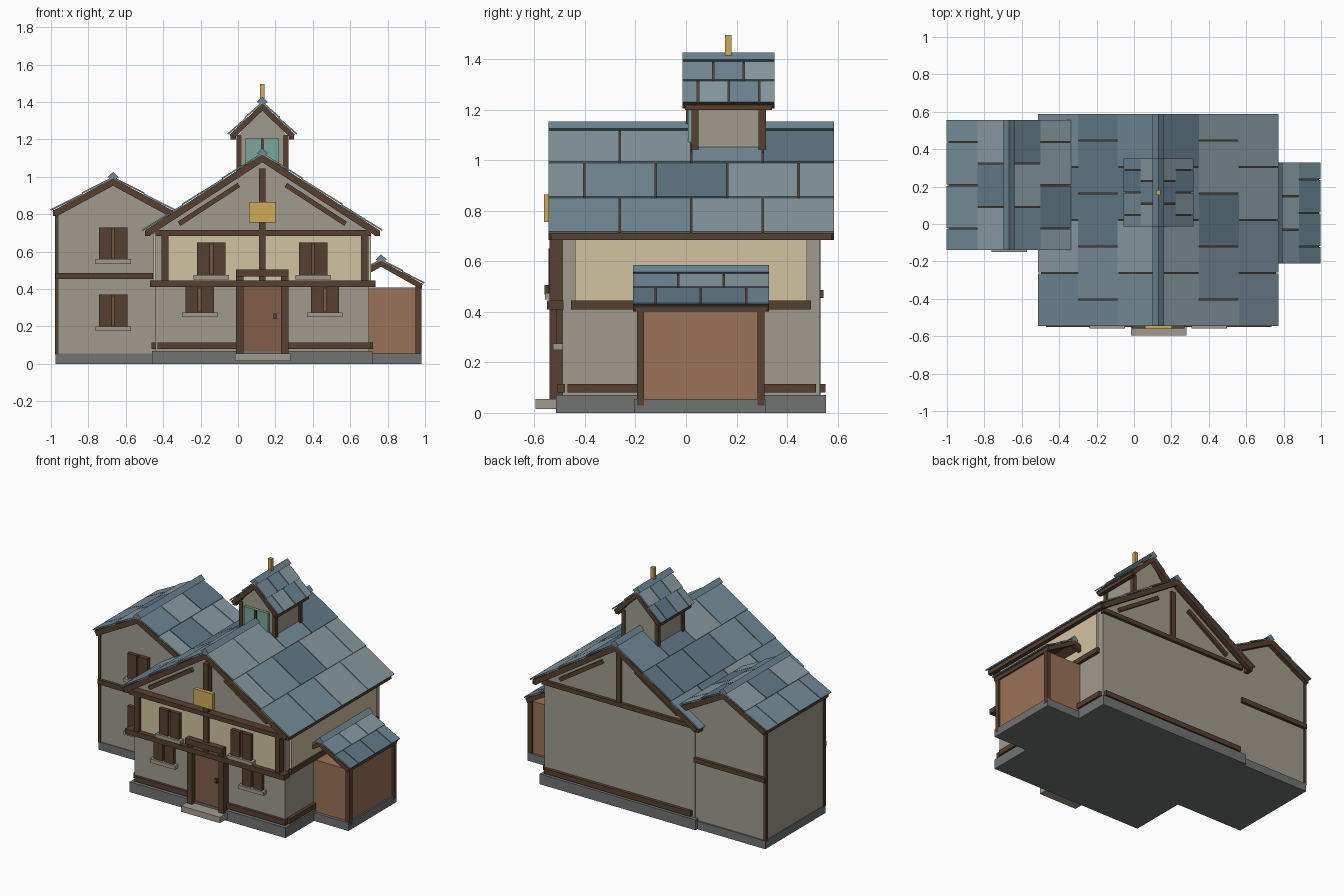
import bpy, random
from mathutils import Vector

if "Cube" in bpy.data.objects:
    bpy.data.objects.remove(bpy.data.objects["Cube"])
random.seed(4)


def mat(name, r, g, b):
    m = bpy.data.materials.new(name)
    m.diffuse_color = [(c / 255) ** 2.2 for c in (r, g, b)] + [1]
    m.use_nodes = True
    m.node_tree.nodes["Principled BSDF"].inputs["Base Color"].default_value = m.diffuse_color
    return m


WALL = mat("plaster", 160, 154, 140)
CREAM = mat("cream_plaster", 208, 194, 160)
STONE = mat("stone", 112, 114, 114)
SILL = mat("sill_stone", 160, 154, 140)
WOOD = mat("dark_timber", 88, 66, 52)
DOOR = mat("door_wood", 128, 94, 74)
PLANK = mat("shed_wood", 152, 114, 88)
GOLD = mat("gold", 205, 168, 90)
GLASS = mat("glass", 125, 165, 155)
IRON = mat("iron", 70, 70, 72)
SLATES = [mat("slate_%d" % i, *c) for i, c in enumerate(
    [(96, 120, 134), (116, 138, 150), (134, 152, 160), (108, 132, 146)])]


def part(name, mats, prisms):
    """One object from xz outlines extruded along y: (points, y0, y1[, slot])."""
    verts, faces, slots = [], [], []
    for pts, y0, y1, *slot in prisms:
        area = sum(a[0] * b[1] - b[0] * a[1] for a, b in zip(pts, pts[1:] + pts[:1]))
        if area < 0:
            pts = pts[::-1]
        n, k = len(pts), len(verts)
        verts += [(x, y0, z) for x, z in pts] + [(x, y1, z) for x, z in pts]
        new = [list(range(k, k + n)), list(range(k + 2 * n - 1, k + n - 1, -1))]
        for i in range(n):
            j = (i + 1) % n
            new.append([k + j, k + i, k + n + i, k + n + j])
        faces += new
        slots += [slot[0] if slot else 0] * len(new)
    me = bpy.data.meshes.new(name)
    me.from_pydata(verts, [], faces)
    for m in mats:
        me.materials.append(m)
    me.polygons.foreach_set("material_index", slots)
    ob = bpy.data.objects.new(name, me)
    bpy.context.collection.objects.link(ob)


def bx(x0, x1, y0, y1, z0, z1, slot=0):
    return ([(x0, z0), (x1, z0), (x1, z1), (x0, z1)], y0, y1, slot)


def box(name, m, *dims):
    part(name, [m], [bx(*dims)])


def slope_band(cx, rz, hw, drop, s, t0, t1, o0, o1, tilt=0):
    """Strip parallel to one roof slope; t runs 0..1 from ridge to eave, o is the offset outwards."""
    d = Vector((s * hw, -drop))
    n = Vector((s * drop, hw)).normalized()
    def p(t, o):
        if t == 0:                       # mitre at the ridge
            return (cx, rz + o / n.y)
        return tuple(Vector((cx, rz)) + d * t + n * o)
    return [p(t0, o0), p(t1, o0 + tilt), p(t1, o1 + tilt), p(t0, o1)]


def roof(name, cx, rz, hw, drop, y0, y1, rows, n, barge=0.042):
    R = (cx, rz, hw, drop)
    deck, boards, fascia, tiles = [], [], [], []
    w = (y1 - y0) / n
    for s in (-1, 1):
        deck.append((slope_band(*R, s, 0, 0.985, -0.018, -0.006), y0 + .006, y1 - .006))
        for a, b in ((y0, y0 + 0.03), (y1 - 0.03, y1)):
            boards.append((slope_band(*R, s, 0, 0.98, -barge, -0.007), a, b))
        e, ze = cx + s * hw, rz - drop
        fascia.append(bx(min(e - s * .04, e - s * .012), max(e - s * .04, e - s * .012),
                         y0 + .01, y1 - .01, ze - .028, ze + .002))
        for r in range(rows):
            cuts = [y0 + w * (i + .5 * (r % 2)) for i in range(n + 1 - r % 2)]
            if r % 2:
                cuts = [y0] + cuts + [y1]
            for a, b in zip(cuts, cuts[1:]):
                a += .003 if a > y0 else 0
                b -= .003 if b < y1 else 0
                tiles.append((slope_band(*R, s, r / rows, (r + 1) / rows, -.007, .001, .006),
                              a, b, random.randrange(4)))
    part(name + "_deck", [WOOD], deck)
    part(name + "_bargeboards", [WOOD], boards)
    part(name + "_eave_beams", [WOOD], fascia)
    part(name + "_slates", SLATES, tiles)
    part(name + "_ridge_cap", [SLATES[3]], [([(cx - .03, rz - .002), (cx, rz - .02),
         (cx + .03, rz - .002), (cx, rz + .026)], y0, y1)])


def gable_walls(name, x0, x1, z0, ze, rz, y0, y1):
    c = (x0 + x1) / 2
    part(name, [WALL], [([(x0, z0), (x1, z0), (x1, ze), (c, rz), (x0, ze)], y0, y1)])


def window(name, cx, z0, z1, y):
    """Pair of shutters with a bright slit and a stone sill, on a wall facing -y."""
    part(name, [WOOD, DOOR, SILL], [
        bx(cx - .076, cx + .076, y - .008, y + .01, z0, z1),
        bx(cx - .076, cx - .008, y - .024, y - .008, z0, z1),
        bx(cx + .008, cx + .076, y - .024, y - .008, z0, z1),
        bx(cx - .005, cx + .005, y - .014, y - .008, z0 + .01, z1 - .015, 1),
        bx(cx - .095, cx + .095, y - .038, y + .01, z0 - .025, z0, 2)])


C = 0.13                                  # centre line of the main house
MAIN = (C, 1.128, 0.64, 0.416)

# Stone footings and step
box("main_footing", STONE, -.46, .72, -.515, .555, 0, .07)
box("wing_footing", STONE, -.975, -.44, -.115, .535, 0, .055)
box("shed_footing", STONE, .70, .98, -.205, .315, 0, .055)
box("door_step", SILL, -.015, .28, -.595, -.50, .015, .055)

# Main house
gable_walls("main_walls", -.44, .70, .05, .73, 1.10, -.49, .53)
box("upper_front_panel", CREAM, -.40, .66, -.518, -.48, .43, .70)
part("upper_side_panels", [CREAM], [bx(.69, .712, -.44, .48, .43, .70),
                                    bx(-.452, -.43, -.44, .48, .43, .70)])
roof("main_roof", *MAIN, -.545, .587, 3, 4)

# Main timber framing
part("front_beams", [WOOD], [bx(-.47, .735, -.55, -.485, .41, .445),
                             bx(-.44, .71, -.545, -.485, .685, .715),
                             bx(-.43, -.01, -.508, -.48, .08, .115),
                             bx(.27, .71, -.508, -.48, .08, .115)])
part("side_beams", [WOOD], [bx(a, b, y0, y1, z0, z0 + .035)
                            for a, b in ((.69, .722), (-.462, -.43))
                            for y0, y1, z0 in ((-.455, .495, .41), (-.47, .515, .08))])
part("back_beams", [WOOD], [bx(-.42, .69, .52, .552, .08, .115),
                            bx(-.44, .71, .52, .55, .685, .715)])
part("upper_corner_posts", [WOOD], [bx(x - .018, x + .018, -.54, -.485, .44, .69)
                                    for x in (C - .52, C + .545)])
part("gable_posts", [WOOD], [bx(C - .018, C + .018, -.538, -.485, .44, 1.045),
                             bx(C - .018, C + .018, .52, .548, .70, 1.045)])
part("gable_braces", [WOOD], [(slope_band(*MAIN, s, .26, .76, -.088, -.062), a, b)
                              for s in (-1, 1) for a, b in ((-.515, -.48), (.52, .548))])
box("sign_board", GOLD, C - .072, C + .072, -.562, -.535, .755, .865)

# Front door
box("door", DOOR, .03, .23, -.51, -.48, .055, .41)
part("door_frame", [WOOD], [bx(-.01, .03, -.54, -.485, .05, .50),
                            bx(.23, .27, -.54, -.485, .05, .50),
                            bx(-.01, .27, -.56, -.51, .468, .506)])
box("door_handle", IRON, .19, .205, -.525, -.51, .24, .27)

# Main windows
for side, s in (("left", -1), ("right", 1)):
    window("upper_window_" + side, C + s * .272, .475, .65, -.52)
    window("lower_window_" + side, C + s * .335, .275, .415, -.488)

# Left wing
gable_walls("wing_walls", -.97, -.36, .05, .815, .98, -.11, .525)
roof("wing_roof", -.668, 1.0, .332, .18, -.14, .555, 2, 3)
part("wing_floor_beams", [WOOD], [bx(-.975, -.455, -.13, -.10, .455, .487),
                                  bx(-.975, -.44, .515, .545, .455, .487)])
part("wing_corner_posts", [WOOD], [bx(-.978, -.96, -.117, -.095, .05, .82),
                                   bx(-.978, -.96, .51, .533, .05, .82)])
window("wing_upper_window", -.667, .56, .73, -.112)
window("wing_lower_window", -.667, .20, .37, -.112)

# Side shed, open under its gable
box("shed_walls", PLANK, .69, .97, -.185, .30, .05, .408)
roof("shed_roof", .765, .56, .23, .13, -.21, .328, 2, 3, .035)
part("shed_posts", [WOOD], [bx(.95, .982, y - .014, y + .014, .03, .425)
                            for y in (-.18, .297)])

# Roof turret
gable_walls("turret_walls", .005, .255, .98, 1.225, 1.385, .027, .31)
roof("turret_roof", C, 1.402, .182, .175, -.013, .35, 2, 3, .035)
part("turret_posts", [WOOD], [bx(x - .014, x + .014, y - .014, y + .014, 1.0, 1.225)
                              for x in (.005, .255) for y in (.035, .302)])
part("turret_window", [GLASS, WOOD], [bx(.04, .22, .008, .03, 1.07, 1.205),
                                      bx(C - .008, C + .008, .0, .03, 1.07, 1.205, 1),
                                      bx(.035, .225, .0, .03, 1.055, 1.07, 1)])
box("finial", GOLD, C - .013, C + .013, .155, .181, 1.40, 1.497)
